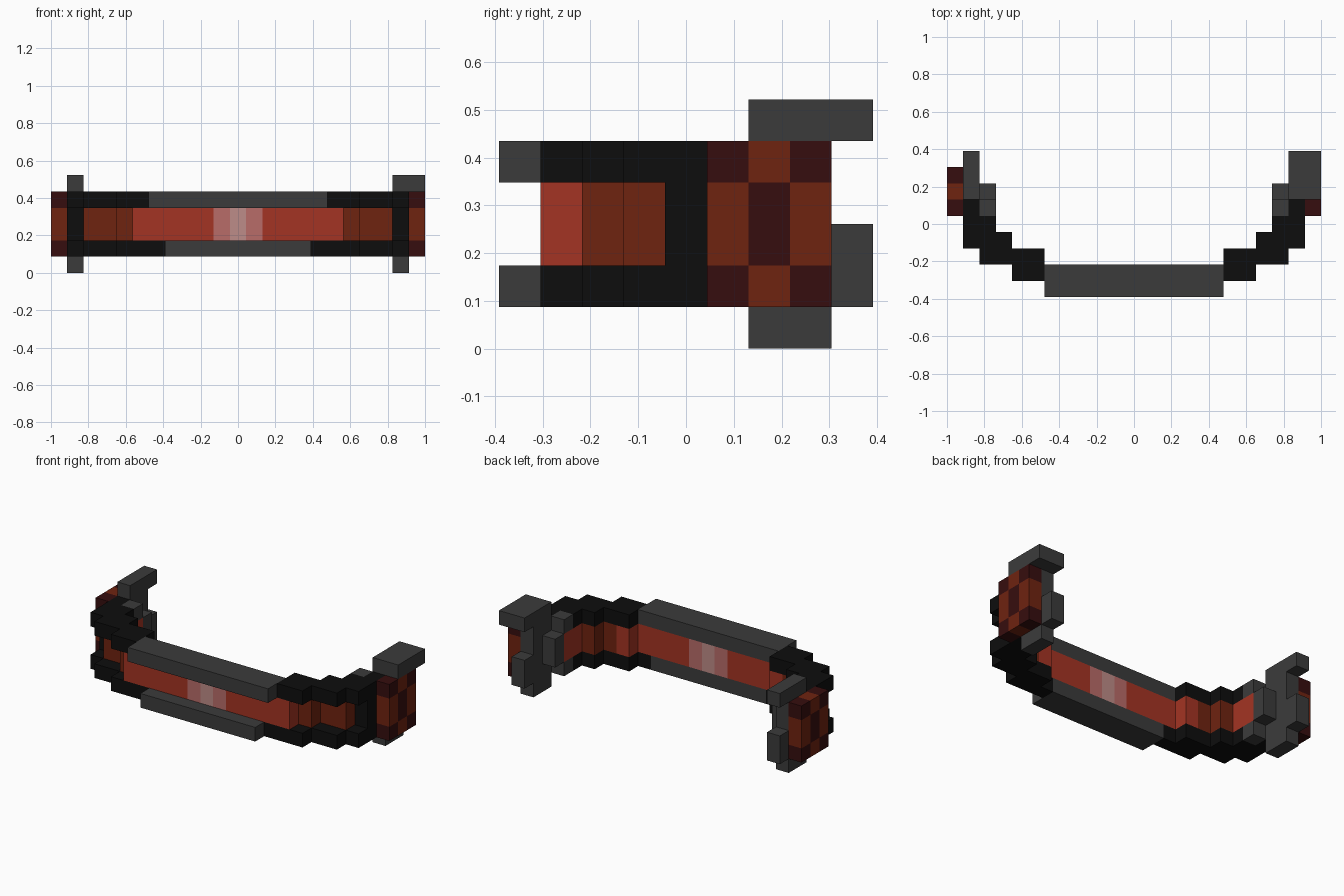
import bpy
import bmesh

cube = bpy.data.objects.get("Cube")
if cube:
    bpy.data.objects.remove(cube, do_unlink=True)

U = 2 / 23          # block size
NX, NY = 23, 9      # blocks across and deep


def material(name, hex_colour):
    def lin(c):
        return c / 12.92 if c <= 0.04045 else ((c + 0.055) / 1.055) ** 2.4
    rgb = [lin(int(hex_colour[n:n + 2], 16) / 255) for n in (0, 2, 4)]
    m = bpy.data.materials.new(name)
    m.use_nodes = True
    m.diffuse_color = (*rgb, 1)
    bsdf = next(n for n in m.node_tree.nodes if n.type == 'BSDF_PRINCIPLED')
    bsdf.inputs["Base Color"].default_value = (*rgb, 1)
    return m


GREY = material("dark grey", "3b3b3b")
BLACK = material("black", "0d0d0d")
RED = material("bright red", "a43423")
BROWN = material("red brown", "6f2310")
MAROON = material("maroon", "360d0e")
PINK = material("pink", "b96c69")
PALE = material("pale pink", "be8c88")


def part(name, mat, boxes):
    """Boxes are (x0, x1, y0, y1, z0, z1) in block units."""
    bm = bmesh.new()
    for x0, x1, y0, y1, z0, z1 in boxes:
        verts = bmesh.ops.create_cube(bm, size=1)["verts"]
        for v in verts:
            v.co.x = ((x1 if v.co.x > 0 else x0) - NX / 2) * U
            v.co.y = ((y1 if v.co.y > 0 else y0) - NY / 2) * U
            v.co.z = (z1 if v.co.z > 0 else z0) * U
    me = bpy.data.meshes.new(name)
    bm.to_mesh(me)
    bm.free()
    me.materials.append(mat)
    ob = bpy.data.objects.new(name, me)
    bpy.context.collection.objects.link(ob)
    return ob


def pair(name, mat, boxes):
    """The same part on both sides."""
    part("right_" + name, mat, boxes)
    part("left_" + name, mat, [(NX - b[1], NX - b[0], *b[2:]) for b in boxes])


# Front bars above and below the lens
part("upper_front_bar", GREY, [(6, 17, 0, 2, 4, 5)])
part("lower_front_bar", GREY, [(7, 16, 0, 2, 1, 2)])

# Lens strip with the glint in the middle
pair("lens_front", RED, [(5, 10, 1, 2, 2, 4), (5, 6, 2, 3, 2, 4)])
pair("lens_glint", PINK, [(10, 11, 1, 2, 2, 4)])
part("lens_glint_centre", PALE, [(11, 12, 1, 2, 2, 4)])
pair("lens_side", BROWN, [(4, 5, 2, 3, 2, 4), (2, 4, 3, 4, 2, 4)])
pair("lens_end", RED, [(2, 3, 4, 6, 2, 4)])

# Stepped rails curving back to the ears
steps = [(4, 6, 1), (2, 6, 2), (1, 4, 3), (1, 3, 4), (1, 2, 5)]
for label, z in (("lower_rail", 1), ("upper_rail", 4)):
    pair(label, BLACK, [(a, b, y, y + 1, z, z + 1) for a, b, y in steps])
pair("lower_rail_tip", BLACK, [(6, 7, 1, 2, 1, 2)])
pair("rail_post", BLACK, [(1, 2, 4, 6, 2, 4)])

# Ear plates, their back hooks and the inner pads
pair("ear_plate", GREY, [(1, 2, 6, 8, 0, 5)])
pair("back_hook", GREY, [(1, 2, 8, 9, 1, 3)])
pair("top_hook", GREY, [(1, 2, 6, 9, 5, 6)])
part("left_top_hook_cap", GREY, [(22, 23, 6, 9, 5, 6)])
pair("inner_pad", GREY, [(2, 3, 5, 6, 1, 2), (2, 3, 5, 6, 4, 5), (2, 3, 6, 7, 2, 4)])

# Ear discs: dark corners and centre, lighter ring
pair("ear_disc_dark", MAROON,
     [(0, 1, y, y + 1, z, z + 1) for y in (5, 7) for z in (1, 4)] + [(0, 1, 6, 7, 2, 4)])
pair("ear_disc_ring", BROWN,
     [(0, 1, y, y + 1, 2, 4) for y in (5, 7)] + [(0, 1, 6, 7, z, z + 1) for z in (1, 4)])
